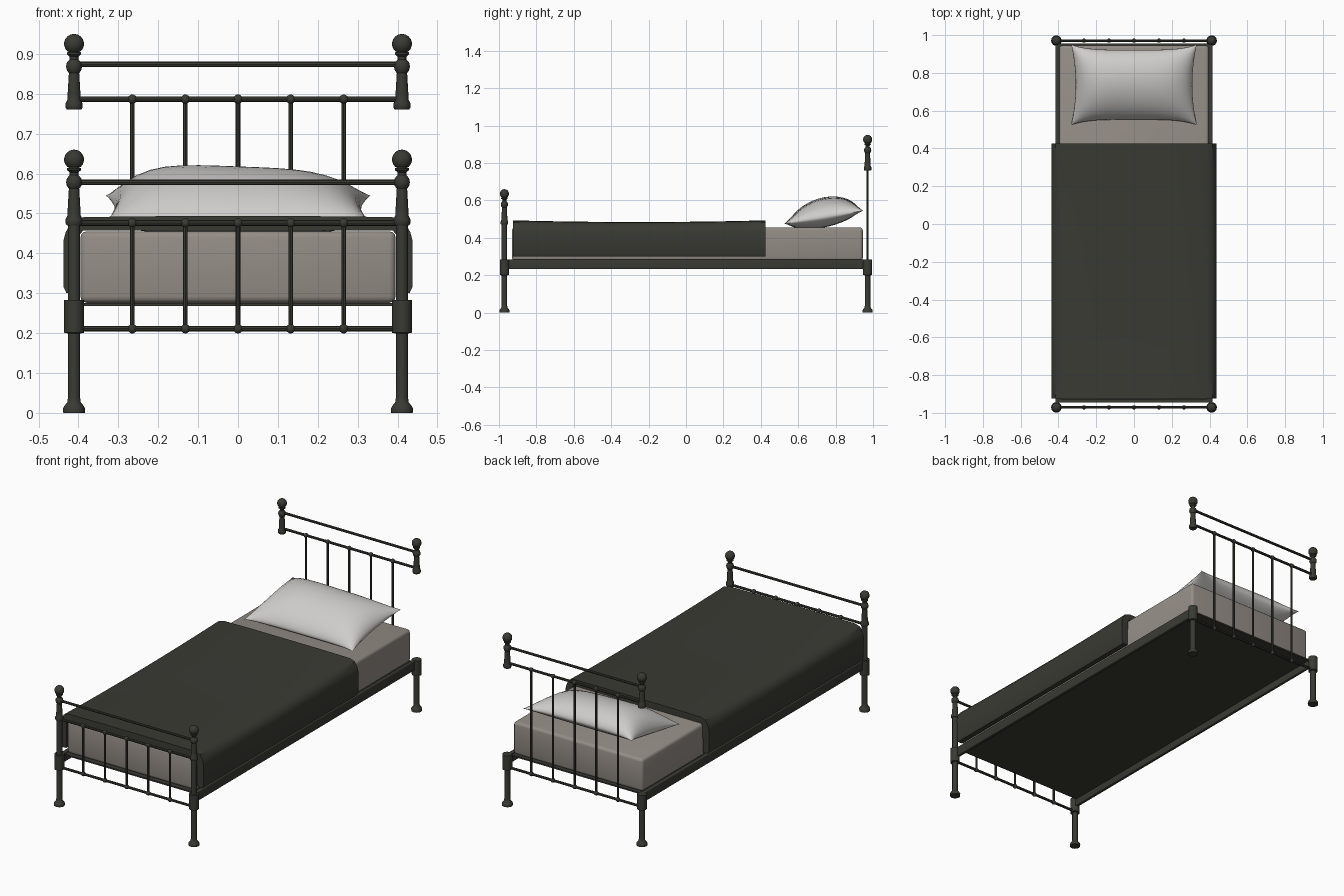
import bpy, bmesh, math
from mathutils import Vector

if "Cube" in bpy.data.objects:
    bpy.data.objects.remove(bpy.data.objects["Cube"])

def material(name, rgb):
    m = bpy.data.materials.new(name)
    m.diffuse_color = (*rgb, 1)
    m.use_nodes = True
    m.node_tree.nodes["Principled BSDF"].inputs["Base Color"].default_value = m.diffuse_color
    return m

IRON = material("dark iron", (0.042, 0.042, 0.034))
WOOL = material("dark blanket", (0.042, 0.042, 0.034))
TICKING = material("mattress beige", (0.30, 0.268, 0.24))
COTTON = material("pillow white", (0.62, 0.61, 0.59))

def finish(name, bm, mat, angle=35):
    bmesh.ops.recalc_face_normals(bm, faces=bm.faces)
    me = bpy.data.meshes.new(name)
    bm.to_mesh(me)
    bm.free()
    me.materials.append(mat)
    ob = bpy.data.objects.new(name, me)
    bpy.context.collection.objects.link(ob)
    bpy.ops.object.select_all(action='DESELECT')
    ob.select_set(True)
    bpy.context.view_layer.objects.active = ob
    bpy.ops.object.shade_smooth_by_angle(angle=math.radians(angle))
    return ob

def lathe(bm, x, y, profile, n=14):
    rings = [[bm.verts.new((x + r * math.cos(2 * math.pi * i / n),
                            y + r * math.sin(2 * math.pi * i / n), z))
              for i in range(n)] for r, z in profile]
    for a, b in zip(rings, rings[1:]):
        for i in range(n):
            bm.faces.new((a[i], a[(i + 1) % n], b[(i + 1) % n], b[i]))
    bm.faces.new(rings[0])
    bm.faces.new(rings[-1])

def tube(bm, a, b, r, n=8):
    a, b = Vector(a), Vector(b)
    d = b - a
    m = d.to_track_quat('Z', 'Y').to_matrix().to_4x4()
    m.translation = (a + b) / 2
    bmesh.ops.create_cone(bm, cap_ends=True, segments=n, radius1=r, radius2=r,
                          depth=d.length, matrix=m)

def ball(bm, p, r):
    for v in bmesh.ops.create_uvsphere(bm, u_segments=10, v_segments=7, radius=r)['verts']:
        v.co += Vector(p)

def box(name, x, y, z, mat, bevel):
    bm = bmesh.new()
    bmesh.ops.create_cube(bm, size=1)
    for v in bm.verts:
        v.co = [lo + (c + 0.5) * (hi - lo) for c, (lo, hi) in zip(v.co, (x, y, z))]
    if bevel:
        bmesh.ops.bevel(bm, geom=bm.edges[:], offset=bevel, segments=3,
                        profile=0.5, affect='EDGES')
    return finish(name, bm, mat)

PX, PY = 0.411, 0.971
LEG = [(0.027, 0), (0.028, 0.010), (0.024, 0.018), (0.017, 0.026), (0.015, 0.04),
       (0.015, 0.199), (0.025, 0.201), (0.025, 0.283)]
SHAFT = [(0.015, 0.28), (0.015, 0.47)]
FINIAL = [(0.018, 0.47), (0.021, 0.475), (0.021, 0.486), (0.016, 0.496), (0.016, 0.51),
          (0.013, 0.562), (0.018, 0.569), (0.020, 0.578), (0.018, 0.588), (0.011, 0.596),
          (0.011, 0.603), (0.018, 0.609), (0.018, 0.613), (0.012, 0.616)]
FINIAL += [(0.025 * math.sin(a), 0.635 - 0.025 * math.cos(a))
           for a in [0.7 + i * 0.34 for i in range(8)]]
SPINDLES = (-0.265, -0.132, 0, 0.132, 0.265)

# posts with turned feet, sleeves and finials (head posts are open in the middle)
for end, y, lift in (("foot", -PY, 0), ("head", PY, 0.29)):
    for side, x in (("left", -PX), ("right", PX)):
        bm = bmesh.new()
        lathe(bm, x, y, LEG)
        if end == "foot":
            lathe(bm, x, y, SHAFT)
        lathe(bm, x, y, [(r, z + lift) for r, z in FINIAL])
        finish(f"{end}_{side}_post", bm, IRON)

    # cross rails, spindles and joint balls
    low, mid, top = 0.211, 0.476 + lift * 1.07, 0.578 + lift * 1.02
    bm = bmesh.new()
    for z in (low, mid, top):
        tube(bm, (-PX, y, z), (PX, y, z), 0.007)
    for x in SPINDLES:
        tube(bm, (x, y, low), (x, y, mid), 0.0058)
        for z in (low, mid):
            ball(bm, (x, y, z), 0.012)
    finish(f"{end}_board_rails", bm, IRON)

# side rails and bed base
for side, s in (("left", -1), ("right", 1)):
    box(f"{side}_side_rail", sorted((s * 0.396, s * 0.416)), (-0.965, 0.965),
        (0.232, 0.284), IRON, 0.004)
box("base_plate", (-0.40, 0.40), (-0.945, 0.955), (0.268, 0.276), IRON, 0)

# mattress
box("mattress", (-0.395, 0.395), (-0.93, 0.945), (0.276, 0.455), TICKING, 0.016)

# blanket: draped cross-section, a little higher at both ends
outer = [(0.430, 0.30), (0.437, 0.315), (0.438, 0.43), (0.432, 0.453), (0.416, 0.472),
         (0.385, 0.482), (0.2, 0.484)]
inner = [(0.2, 0.457), (0.388, 0.457), (0.398, 0.445), (0.402, 0.30)]
section = (outer + [(-x, z) for x, z in reversed(outer)]
           + [(-x, z) for x, z in reversed(inner)] + inner)
section = section[:14] + [(-x, z) for x, z in reversed(inner)] + inner
bm = bmesh.new()
rings = []
for k in range(13):
    t = k / 6 - 1
    y = -0.25 + 0.675 * t
    rings.append([bm.verts.new((x, y, z + (0.009 * t * t if z > 0.46 else 0)))
                  for x, z in section])
n = len(section)
for a, b in zip(rings, rings[1:]):
    for i in range(n):
        bm.faces.new((a[i], a[(i + 1) % n], b[(i + 1) % n], b[i]))
# end caps as quads between the outer and inner skins
for r in (rings[0], rings[-1]):
    o, q = r[:14], r[14:][::-1]
    q = q[:]                       # inner skin, right to left
    idx = [0, 0, 0, 1, 2, 2, 3]
    idx = idx + [7 - i for i in reversed(idx)]
    for i in range(13):
        f = [o[i], o[i + 1], q[idx[i + 1]]]
        if idx[i] != idx[i + 1]:
            f.append(q[idx[i]])
        bm.faces.new(f)
finish("blanket", bm, WOOL, 40)

# pillow: two bulging skins meeting at a pinched, tilted seam
bm = bmesh.new()
N = 20
def pillow_point(i, j, sign):
    u, v = math.sin(math.pi * (i / N - 0.5)), math.sin(math.pi * (j / N - 0.5))
    x = 0.332 * u * (1 - 0.07 * (1 - v * v))
    y = 0.737 + 0.212 * v * (1 - 0.13 * (1 - u ** 4))
    puff = ((1 - u ** 4) * (1 - v * v)) ** 0.6
    h = 0.103 * (1 - 0.12 * u) if sign > 0 else -0.055
    return x, y, 0.51 + 0.035 * v + h * puff
for sign in (1, -1):
    g = [[bm.verts.new(pillow_point(i, j, sign)) for j in range(N + 1)] for i in range(N + 1)]
    for i in range(N):
        for j in range(N):
            bm.faces.new((g[i][j], g[i + 1][j], g[i + 1][j + 1], g[i][j + 1]))
bmesh.ops.remove_doubles(bm, verts=bm.verts, dist=0.0003)
finish("pillow", bm, COTTON, 60)
